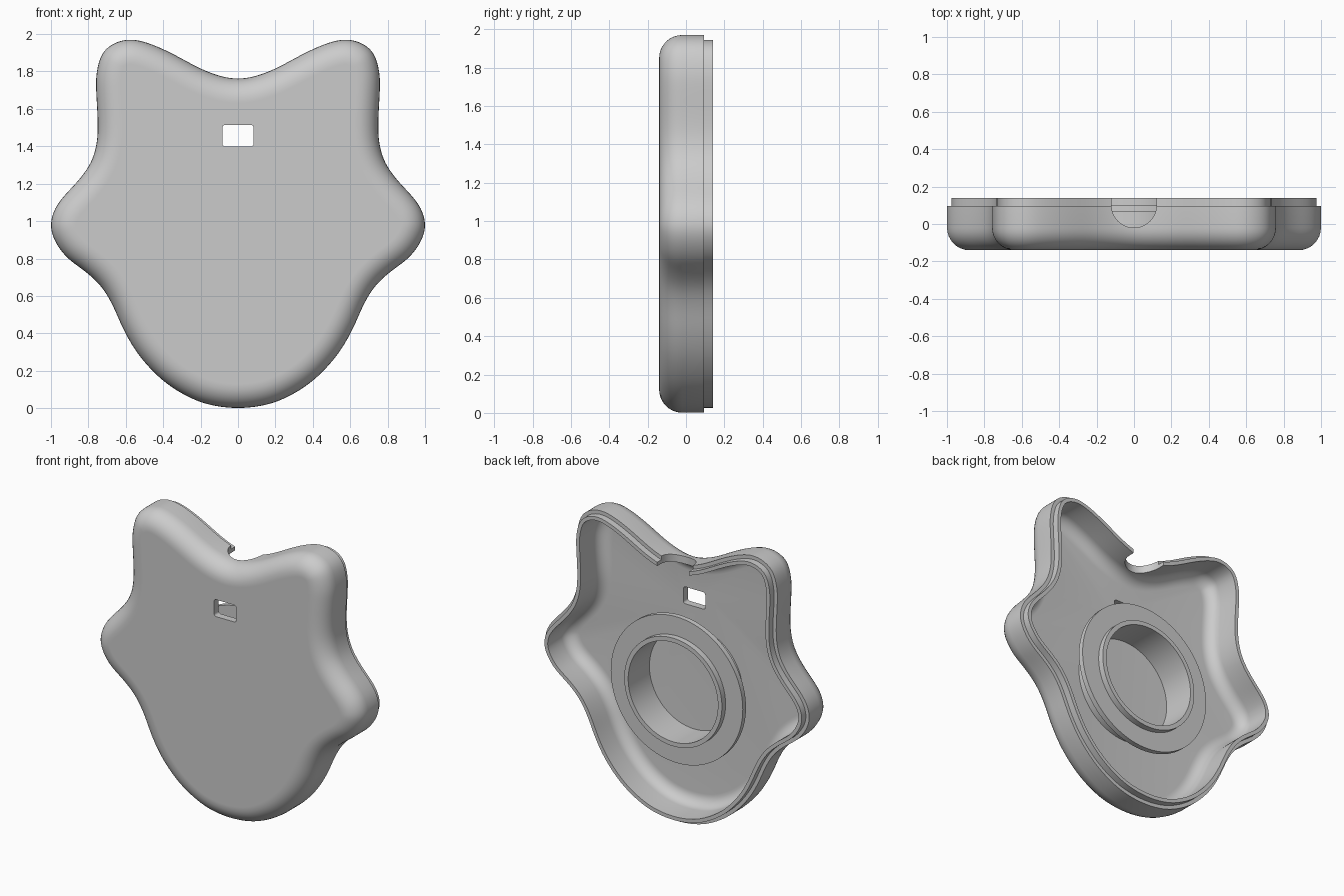
import bpy, bmesh, math
from mathutils import Vector

cube = bpy.data.objects.get("Cube")
if cube:
    bpy.data.objects.remove(cube, do_unlink=True)

grey = bpy.data.materials.new("plain_grey")
grey.use_nodes = True
colour = (0.6, 0.6, 0.6, 1)
grey.diffuse_color = colour
grey.node_tree.nodes["Principled BSDF"].inputs["Base Color"].default_value = colour


def make_object(name, bm):
    bmesh.ops.recalc_face_normals(bm, faces=bm.faces)
    mesh = bpy.data.meshes.new(name)
    bm.to_mesh(mesh)
    bm.free()
    obj = bpy.data.objects.new(name, mesh)
    bpy.context.collection.objects.link(obj)
    mesh.materials.append(grey)
    return obj


def bridge(bm, a, b):
    n = len(a)
    for i in range(n):
        bm.faces.new((a[i], a[(i + 1) % n], b[(i + 1) % n], b[i]))


def smooth(obj):
    bpy.ops.object.select_all(action='DESELECT')
    obj.select_set(True)
    bpy.context.view_layer.objects.active = obj
    bpy.ops.object.shade_smooth_by_angle(angle=math.radians(30))


def outline(half, steps=8):
    """Closed smooth curve through the half outline and its mirror image."""
    pts = [Vector(p) for p in half]
    pts += [Vector((-p.x, p.y)) for p in reversed(pts[1:-1])]
    n, curve = len(pts), []
    for i in range(n):
        a, b, c, d = (pts[(i + k) % n] for k in (-1, 0, 1, 2))
        for s in range(steps):
            t = s / steps
            curve.append(0.5 * (2 * b + (c - a) * t + (2 * a - 5 * b + 4 * c - d) * t ** 2
                                + (3 * b - a - 3 * c + d) * t ** 3))
    for _ in range(12):
        curve = [(curve[i - 1] + 2 * p + curve[(i + 1) % len(curve)]) / 4
                 for i, p in enumerate(curve)]
    return curve


def inset(curve, amount):
    n, out = len(curve), []
    for i, p in enumerate(curve):
        t = (curve[(i + 1) % n] - curve[i - 1]).normalized()
        out.append(p + Vector((t.y, -t.x)) * amount)
    return out


# Tray: star-like outline, from the bottom of the top dip clockwise to the base
half = [(0, 1.757), (.17, 1.80), (.33, 1.885), (.46, 1.945), (.57, 1.972), (.665, 1.95),
        (.73, 1.89), (.758, 1.78), (.757, 1.67), (.75, 1.54), (.754, 1.42), (.787, 1.31),
        (.855, 1.215), (.93, 1.135), (.982, 1.06), (1.002, .972), (.975, .885), (.91, .80),
        (.815, .73), (.73, .65), (.667, .545), (.61, .415), (.525, .275), (.395, .14),
        (.25, .052), (.13, .013), (0, 0)]
curve = outline(half)

# Cross-section as (inset, y): rounded front, stepped lip, filleted inside
FRONT, FLOOR, RIM, LIP = -.14, -.09, .095, .14
R_OUT, R_IN, WALL, STEP = .12, .08, .05, .025
ARC = [k / 8 * math.pi / 2 for k in range(9)]
section = [(R_OUT + .01, FRONT)]
section += [(R_OUT * (1 - math.sin(a)), FRONT + R_OUT * (1 - math.cos(a))) for a in ARC]
section += [(0, RIM), (STEP, RIM), (STEP, LIP), (WALL, LIP)]
section += [(WALL + R_IN * (1 - math.cos(a)), FLOOR + R_IN * (1 - math.sin(a))) for a in ARC]

bm = bmesh.new()
rings = [[bm.verts.new((p.x, y, p.y)) for p in inset(curve, d)] for d, y in section]
for a, b in zip(rings, rings[1:]):
    bridge(bm, a, b)
bm.faces.new(rings[0])
bm.faces.new(rings[-1])
tray = make_object("tray", bm)


def prism(name, points, axis, low, high):
    """Extrude a flat profile along y or z."""
    bm = bmesh.new()
    ends = []
    for level in (low, high):
        ends.append([bm.verts.new((u, level, v) if axis == 'Y' else (u, v, level))
                     for u, v in points])
        bm.faces.new(ends[-1])
    bridge(bm, *ends)
    return make_object(name, bm)


# Window with rounded corners through the front
corner = .015
window = []
for quarter, (sx, sz) in enumerate(((1, 1), (-1, 1), (-1, -1), (1, -1))):
    for k in range(5):
        a = (quarter + k / 4) * math.pi / 2
        window.append((sx * (.083 - corner) + corner * math.cos(a),
                       1.457 + sz * (.058 - corner) + corner * math.sin(a)))

# U-shaped cable notch in the top wall
arch = [(.12 * math.cos(a), .1 + .12 * math.sin(a))
        for a in (math.pi * (1 + k / 24) for k in range(25))]
arch += [(.12, .3), (-.12, .3)]

cutters = [prism("window_cutter", window, 'Y', -.3, 0),
           prism("notch_cutter", arch, 'Z', 1.6, 1.95)]
bpy.context.view_layer.objects.active = tray
for cutter in cutters:
    cutter.hide_render = True
    mod = tray.modifiers.new(cutter.name, 'BOOLEAN')
    mod.operation, mod.solver, mod.object = 'DIFFERENCE', 'EXACT', cutter
    bpy.ops.object.modifier_apply(modifier=mod.name)
    bpy.data.objects.remove(cutter, do_unlink=True)
smooth(tray)

# Spool: hollow hub standing on the floor with a thin flange
profile = [(.34, -.1), (.34, LIP), (.37, LIP), (.37, .1), (.5, .1),
           (.5, .065), (.37, .065), (.37, -.1)]
bm = bmesh.new()
SIDES = 96
loops = [[bm.verts.new((r * math.cos(2 * math.pi * i / SIDES), y,
                        .9 + r * math.sin(2 * math.pi * i / SIDES)))
          for i in range(SIDES)] for r, y in profile]
for a, b in zip(loops, loops[1:] + loops[:1]):
    bridge(bm, a, b)
smooth(make_object("spool", bm))
